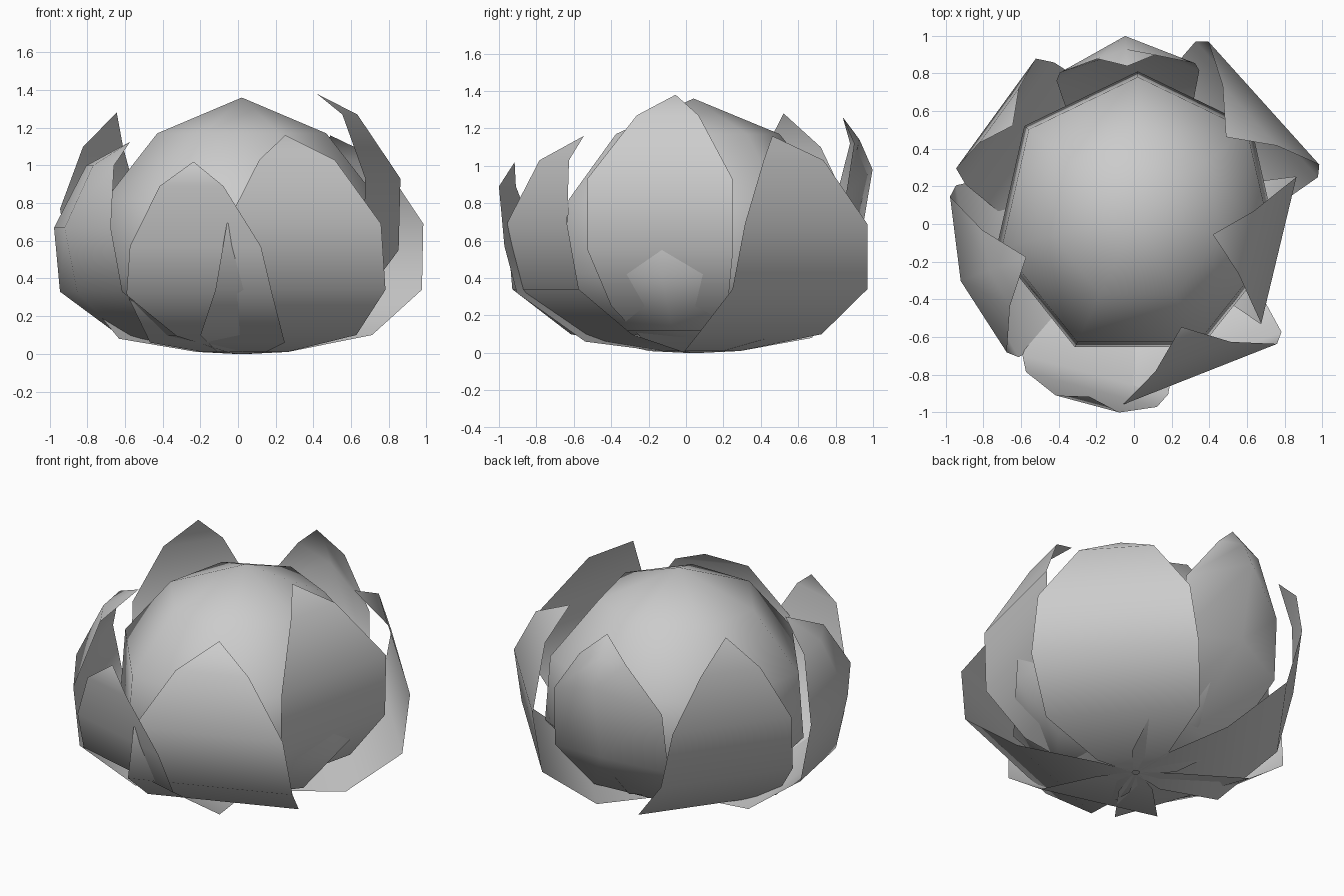
import bpy
import bmesh
from math import cos, sin, radians, tau
from mathutils import Matrix, Vector

cube = bpy.data.objects.get("Cube")
if cube:
    bpy.data.objects.remove(cube, do_unlink=True)

CENTER = Vector((0.02, 0.04, 0))

grey = bpy.data.materials.new("plain_grey")
grey.use_nodes = True
COLOR = (0.6, 0.6, 0.6, 1)
grey.diffuse_color = COLOR
grey.node_tree.nodes["Principled BSDF"].inputs["Base Color"].default_value = COLOR


def finish(bm, name):
    for face in bm.faces:
        face.smooth = True
    mesh = bpy.data.meshes.new(name)
    bm.to_mesh(mesh)
    bm.free()
    mesh.materials.append(grey)
    obj = bpy.data.objects.new(name, mesh)
    obj.location = CENTER
    bpy.context.collection.objects.link(obj)


# Seven-sided round core, turned from a half profile
def make_core(profile, sides=7):
    bm = bmesh.new()
    start = Matrix.Rotation(tau / 4, 3, "Z")
    verts = [bm.verts.new(start @ Vector((r, 0, z))) for r, z in profile]
    edges = [bm.edges.new(pair) for pair in zip(verts, verts[1:])]
    bmesh.ops.spin(bm, geom=verts + edges, cent=(0, 0, 0), axis=(0, 0, 1),
                   angle=tau, steps=sides, use_duplicate=False)
    bmesh.ops.remove_doubles(bm, verts=bm.verts, dist=0.001)
    bmesh.ops.recalc_face_normals(bm, faces=bm.faces)
    finish(bm, "core")


# Petal: a strip of rows (radius, height, width), closed by a tip.
# A ridge gives (outward, upward) offsets of the middle of some rows.
def make_petal(name, rows, angle, height=1, ridge=None):
    bm = bmesh.new()
    a = radians(angle)
    out, side = Vector((cos(a), sin(a), 0)), Vector((-sin(a), cos(a), 0))
    up = Vector((0, 0, 1))
    strips = []
    for i, (r, z, w) in enumerate(rows[:-1]):
        mid = out * r + up * z * height
        row = [mid - side * w / 2, mid + side * w / 2]
        if ridge:
            push, lift = ridge.get(i, (0, 0))
            row.insert(1, mid + out * push + up * lift)
        strips.append([bm.verts.new(p) for p in row])
    for low, high in zip(strips, strips[1:]):
        for k in range(len(low) - 1):
            bm.faces.new((low[k], low[k + 1], high[k + 1], high[k]))
    r, z, _ = rows[-1]
    tip = bm.verts.new(out * r + up * z * height)
    for pair in zip(strips[-1], strips[-1][1:]):
        bm.faces.new((*pair, tip))
    finish(bm, name)


make_core([(0, 0.04), (0.5, 0.12), (0.77, 0.42), (0.74, 0.82), (0.46, 1.17), (0, 1.36)])

OPEN = [(0.02, 0, 0.08), (0.15, 0.01, 0.35), (0.5, 0.06, 0.74), (0.87, 0.32, 0.8),
        (0.95, 0.57, 0.72), (1.03, 0.89, 0.35), (0.99, 1.02, 0)]
WIDE = [(0.02, 0, 0.08), (0.15, 0.01, 0.4), (0.53, 0.1, 0.89), (0.85, 0.34, 0.97),
        (0.9, 0.69, 0.88), (0.8, 1.03, 0.43), (0.63, 1.16, 0)]
UPRIGHT = [(0.02, 0, 0.08), (0.15, 0.01, 0.4), (0.5, 0.08, 0.84), (0.84, 0.4, 0.8),
           (0.93, 0.77, 0.72), (0.91, 1.1, 0.36), (0.82, 1.28, 0)]
CLOSED = [(0.02, 0, 0.08), (0.2, 0.04, 0.4), (0.55, 0.25, 0.64), (0.76, 0.55, 0.8),
          (0.77, 0.93, 0.8), (0.59, 1.27, 0.34), (0.41, 1.38, 0)]
RIDGED = [(0.02, 0, 0.08), (0.15, 0.01, 0.35), (0.45, 0.1, 0.6), (0.75, 0.45, 0.76),
          (0.79, 0.83, 0.72), (0.85, 1.12, 0.31), (0.8, 1.26, 0)]

# Petals around the core
make_petal("front_open_petal", OPEN, 255)
make_petal("front_wide_petal", WIDE, 291.5)
make_petal("back_wide_petal", WIDE, 42)
make_petal("right_wide_petal", WIDE, 200, 0.97,
           {3: (0.08, 0), 4: (0.1, 0), 5: (0.04, 0)})
make_petal("right_upright_petal", UPRIGHT, 144)
make_petal("back_ridged_petal", RIDGED, 94, 1,
           {3: (0.13, 0.06), 4: (0.17, 0.15), 5: (0.04, 0.02)})
make_petal("left_closed_petal", CLOSED, -13.5)
